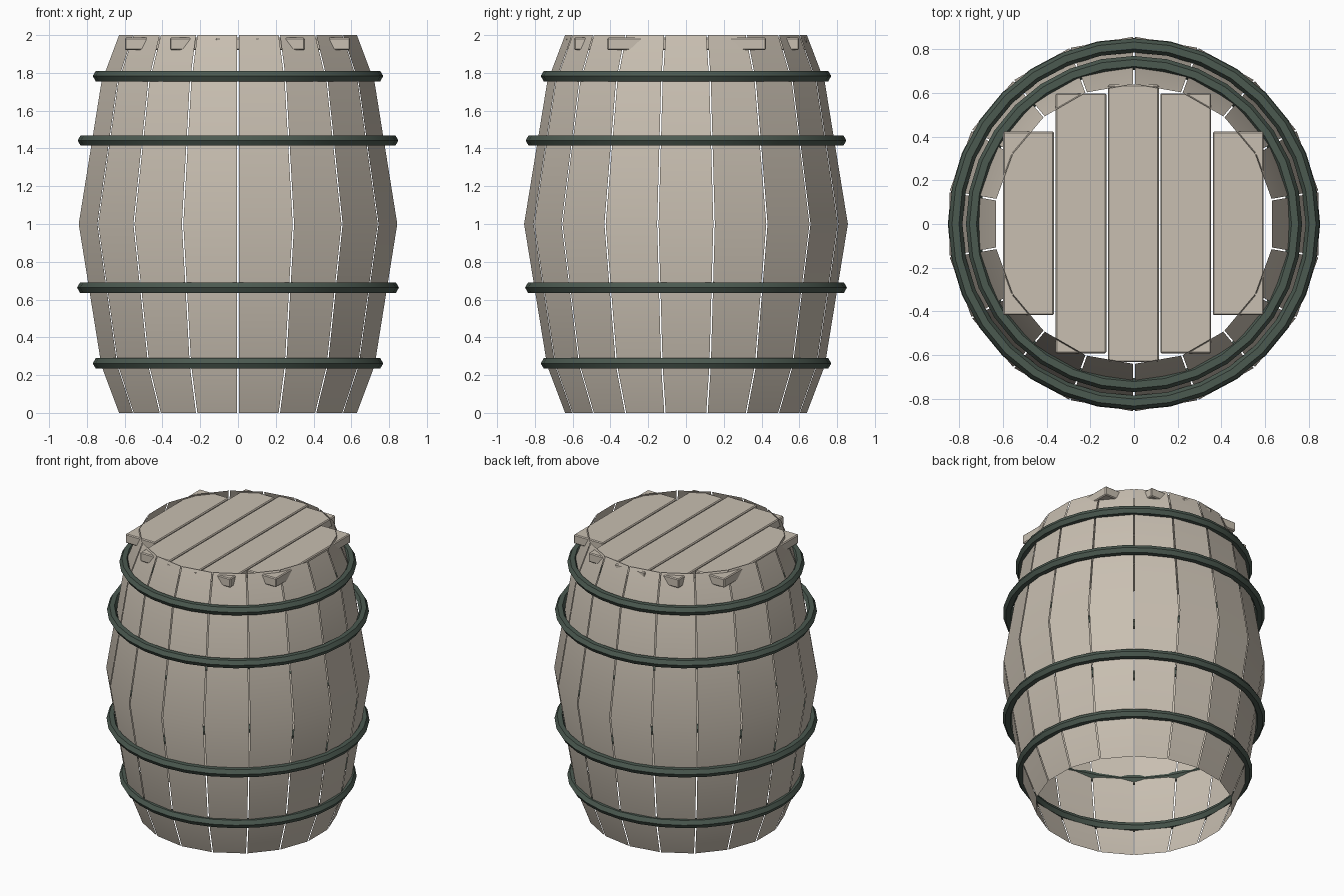
import bpy
import bmesh
from math import sin, cos, pi, radians

cube = bpy.data.objects.get("Cube")
if cube:
    bpy.data.objects.remove(cube)


def material(name, rgb):
    mat = bpy.data.materials.new(name)
    mat.use_nodes = True
    mat.diffuse_color = (*rgb, 1)
    mat.node_tree.nodes["Principled BSDF"].inputs["Base Color"].default_value = (*rgb, 1)
    return mat


WOOD = material("pale wood", (0.58, 0.52, 0.44))
IRON = material("dark green iron", (0.07, 0.10, 0.08))


def finish(bm, name, mat, smooth=False):
    mesh = bpy.data.meshes.new(name)
    bm.to_mesh(mesh)
    bm.free()
    mesh.materials.append(mat)
    obj = bpy.data.objects.new(name, mesh)
    bpy.context.collection.objects.link(obj)
    if smooth:
        bpy.ops.object.select_all(action="DESELECT")
        obj.select_set(True)
        bpy.context.view_layer.objects.active = obj
        bpy.ops.object.shade_smooth_by_angle(angle=radians(30))
    return obj


# Staves: thin bulging boards with narrow gaps between them
STAVES = 18
GAP = 0.004
PROFILE = [(0.64, 0), (0.735, 0.25), (0.857, 1), (0.735, 1.75), (0.64, 2)]
for i in range(STAVES):
    bm = bmesh.new()
    start = -pi / 2 + i * 2 * pi / STAVES
    end = start + 2 * pi / STAVES
    rows = []
    for r, z in PROFILE:
        a, b = start + GAP / r, end - GAP / r
        rows.append([bm.verts.new((r * cos(t), r * sin(t), z)) for t in (a, b)])
    for low, high in zip(rows, rows[1:]):
        bm.faces.new((low[0], low[1], high[1], high[0]))
    finish(bm, f"stave_{i + 1}", WOOD, smooth=True)


# Hoops: rings with a six-sided section
def hoop(name, radius, z, section=0.032, sides=32):
    bm = bmesh.new()
    rings = []
    for i in range(sides):
        t = 2 * pi * i / sides
        ring = []
        for k in range(6):
            p = k * pi / 3
            r = radius + section * cos(p)
            ring.append(bm.verts.new((r * cos(t), r * sin(t), z + section * sin(p))))
        rings.append(ring)
    for i in range(sides):
        a, b = rings[i], rings[(i + 1) % sides]
        for k in range(6):
            n = (k + 1) % 6
            bm.faces.new((a[k], b[k], b[n], a[n]))
    finish(bm, name, IRON, smooth=True)


hoop("lowest_hoop", 0.737, 0.262)
hoop("lower_hoop", 0.82, 0.663)
hoop("upper_hoop", 0.817, 1.442)
hoop("highest_hoop", 0.737, 1.783)


# Lid: five planks whose corners poke out between the staves
for i, half_length in enumerate((0.42, 0.595, 0.635, 0.595, 0.42)):
    bm = bmesh.new()
    bmesh.ops.create_cube(bm, size=1)
    bmesh.ops.scale(bm, vec=(0.233, 2 * half_length, 0.065), verts=bm.verts)
    bmesh.ops.translate(bm, vec=((i - 2) * 0.24 - 0.003, 0.003, 1.954), verts=bm.verts)
    bmesh.ops.bevel(bm, geom=bm.edges[:], offset=0.006, segments=1, affect="EDGES")
    finish(bm, f"lid_plank_{i + 1}", WOOD)
